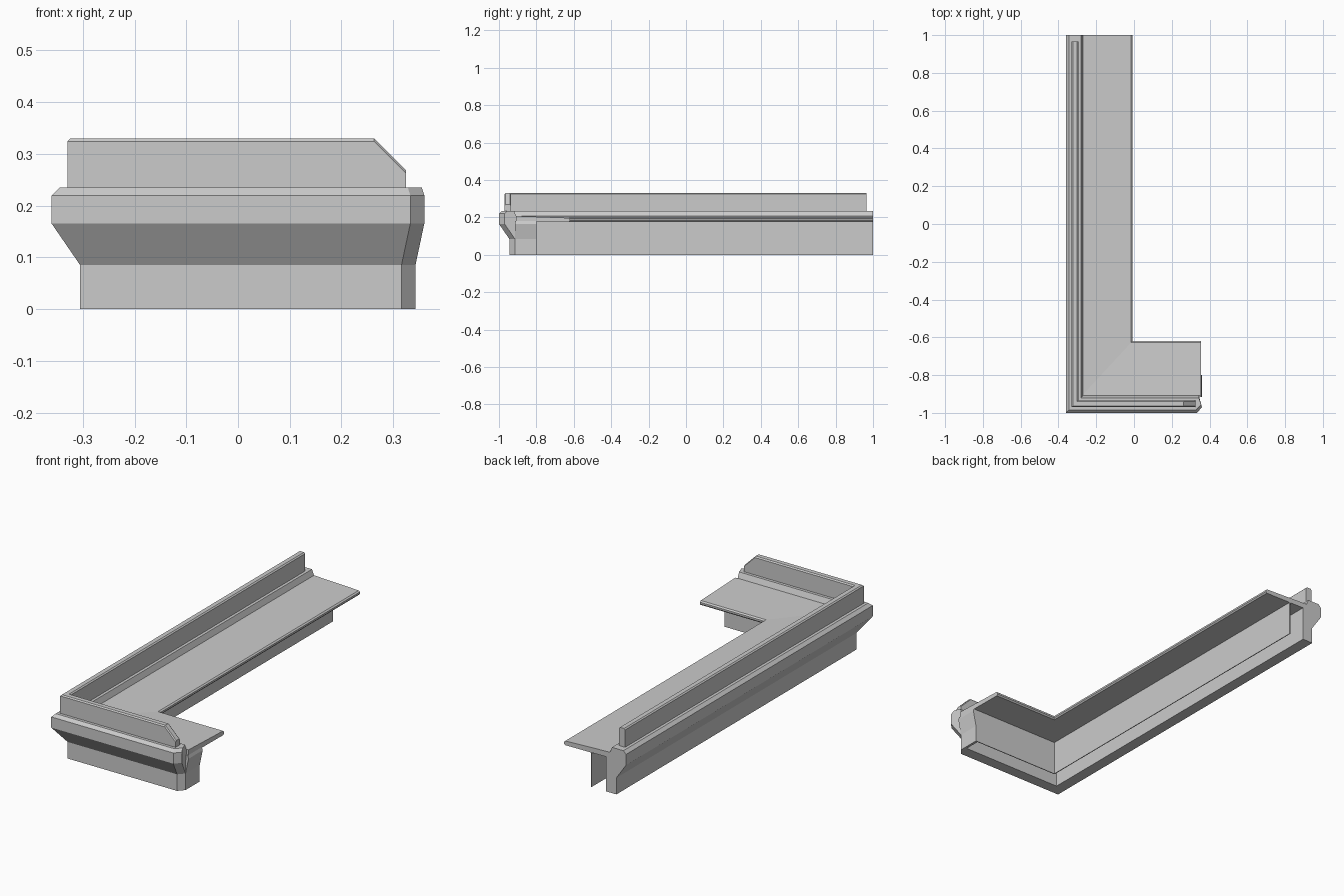
import bpy, bmesh

if "Cube" in bpy.data.objects:
    bpy.data.objects.remove(bpy.data.objects["Cube"])

X0, Y0 = -0.36, -1.0   # outer faces of the long and short legs


def loft(name, stations):
    """Join matching rings of points into a closed solid."""
    bm = bmesh.new()
    rings = [[bm.verts.new(p) for p in st] for st in stations]
    n = len(rings[0])
    for a, b in zip(rings, rings[1:]):
        for i in range(n):
            j = (i + 1) % n
            bm.faces.new((a[i], a[j], b[j], b[i]))
    bm.faces.new(rings[0])
    bm.faces.new(rings[-1][::-1])
    bmesh.ops.recalc_face_normals(bm, faces=bm.faces)
    me = bpy.data.meshes.new(name)
    bm.to_mesh(me)
    bm.free()
    ob = bpy.data.objects.new(name, me)
    bpy.context.collection.objects.link(ob)
    return ob


def leg_stations(profile, y_end=1.0, ky=1.0):
    """Long leg start and mitred corner; profile is (inset, height)."""
    return [[(X0 + d, y_end, z) for d, z in profile],
            [(X0 + d, Y0 + d * ky, z) for d, z in profile]]


# Cornice moulding with flared face and chamfered right corner
cornice = [(0.055, 0), (0.055, 0.085), (0, 0.165), (0, 0.22), (0.015, 0.235),
           (0.08, 0.235), (0.092, 0.205), (0.114, 0.18), (0.114, 0)]
st = leg_stations(cornice)
st.append([(0.333 - 0.31 * d, Y0 + d, z) for d, z in cornice])
st.append([(0.36 - 0.31 * d if d < 0.06 else 0.343,
            Y0 + d + (0.03 if d < 0.06 else 0), z) for d, z in cornice])
loft("cornice", st)

# Upright rail on top, with a sloped cut at its right end
rail = [(0.03, 0.23), (0.03, 0.324), (0.036, 0.33),
        (0.059, 0.33), (0.065, 0.324), (0.065, 0.23)]
st = leg_stations(rail, 0.965)
st.append([(0.263, Y0 + d, z) for d, z in rail])
st.append([(0.325, Y0 + d, z - 0.062 if z > 0.3 else z) for d, z in rail])
loft("rail", st)

# Gently sloping ledge slab behind the cornice
slab = [(0.085, 0.207), (0.345, 0.197), (0.352, 0.191),
        (0.352, 0.182), (0.346, 0.175), (0.085, 0.178)]
st = leg_stations(slab, 1.0, 1.08)
st.append([(0.355, Y0 + d * 1.08, z) for d, z in slab])
loft("ledge_slab", st)

# Thin inner wall under the slab
wall = [(0.196, 0), (0.196, 0.18), (0.2, 0.18), (0.2, 0)]
st = leg_stations(wall)
st.append([(0.34, Y0 + d, z) for d, z in wall])
loft("inner_wall", st)

# Flared panel closing the right end of the short leg
panel = [(0.343, 0), (0.343, 0.085), (0.36, 0.165), (0.355, 0.18),
         (0.33, 0.18), (0.33, 0)]
loft("end_panel", [[(x, y, z) for x, z in panel] for y in (-0.915, -0.8)])
